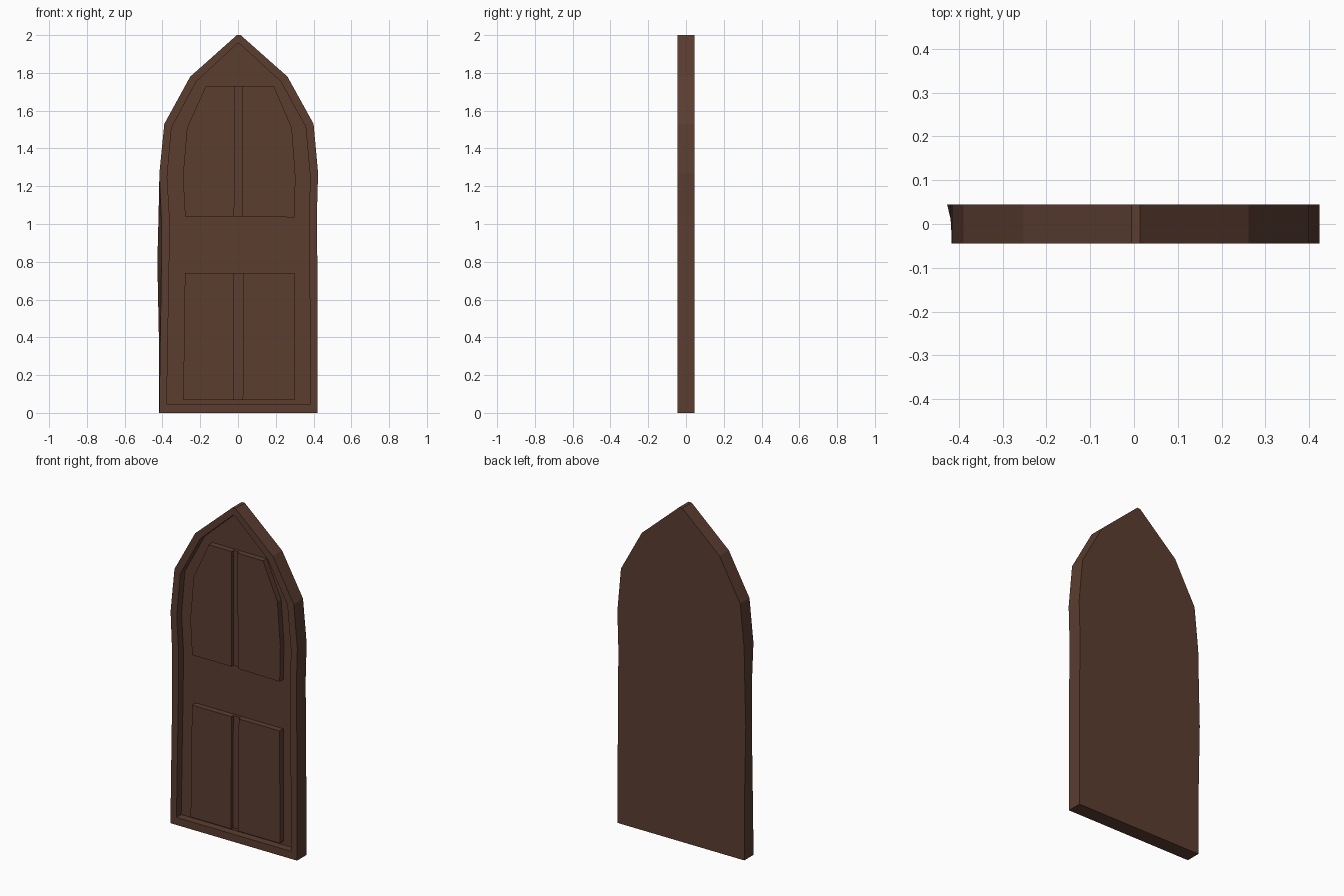
import bpy, bmesh

wood = bpy.data.materials.new("dark brown wood")
wood.diffuse_color = (0.105, 0.047, 0.030, 1)

FRONT, BACK, FLOOR = -0.044, 0.044, 0.001   # y of frame face, back face, recess floor
PANEL, GROOVE = -0.034, -0.016              # y of panel face and groove strip


def make_object(name, loops, cap_start, cap_end):
    """Skin a chain of (outline, y) loops and close the chosen ends."""
    bm = bmesh.new()
    rings = [[bm.verts.new((x, y, z)) for x, z in pts] for pts, y in loops]
    for a, b in zip(rings, rings[1:]):
        n = len(a)
        for i in range(n):
            j = (i + 1) % n
            bm.faces.new((a[i], a[j], b[j], b[i]))
    if cap_start:
        bm.faces.new(rings[0])
    if cap_end:
        bm.faces.new(rings[-1])
    bmesh.ops.recalc_face_normals(bm, faces=bm.faces)
    me = bpy.data.meshes.new(name)
    bm.to_mesh(me)
    bm.free()
    me.materials.append(wood)
    ob = bpy.data.objects.new(name, me)
    bpy.context.collection.objects.link(ob)
    return ob


# Slightly uneven pointed-arch outlines, bottom left -> apex -> bottom right
outer = [(-0.417, 0), (-0.412, 0.35), (-0.405, 0.80), (-0.406, 1.03), (-0.416, 1.27),
         (-0.390, 1.53), (-0.253, 1.78), (-0.006, 2.0), (0.014, 2.0), (0.262, 1.78),
         (0.400, 1.53), (0.424, 1.27), (0.417, 1.03), (0.420, 0.80), (0.422, 0.35), (0.422, 0)]
inner = [(-0.377, 0.045), (-0.372, 0.35), (-0.364, 0.80), (-0.362, 1.03), (-0.375, 1.25),
         (-0.352, 1.51), (-0.220, 1.755), (-0.003, 1.955), (0.008, 1.955), (0.226, 1.755),
         (0.358, 1.515), (0.382, 1.25), (0.376, 1.03), (0.379, 0.80), (0.381, 0.35), (0.381, 0.045)]
# The back of the left edge bulges out at mid height
back = list(outer)
back[1], back[2], back[3] = (-0.418, 0.35), (-0.427, 0.80), (-0.421, 1.03)

# Door slab with raised rim around a recessed field
make_object("door_slab", [(back, BACK), (outer, FRONT), (inner, FRONT), (inner, FLOOR)], True, True)


def panel(name, pts, y):
    make_object(name, [(pts, y), (pts, FLOOR + 0.003)], True, True)


# Upper pair of panels with the groove strip between them
panel("upper_left_panel", [(-0.280, 1.04), (-0.292, 1.25), (-0.270, 1.51), (-0.170, 1.73),
                           (-0.018, 1.73), (-0.020, 1.04)], PANEL)
panel("upper_right_panel", [(0.024, 1.04), (0.020, 1.73), (0.190, 1.73), (0.285, 1.51),
                            (0.304, 1.25), (0.300, 1.035)], PANEL)
panel("upper_groove_strip", [(-0.020, 1.04), (-0.018, 1.73), (0.020, 1.73), (0.024, 1.04)], GROOVE)

# Lower pair of panels with the groove strip between them
panel("lower_left_panel", [(-0.290, 0.067), (-0.281, 0.74), (-0.020, 0.74), (-0.022, 0.067)], PANEL)
panel("lower_right_panel", [(0.025, 0.067), (0.029, 0.74), (0.300, 0.74), (0.301, 0.067)], PANEL)
panel("lower_groove_strip", [(-0.022, 0.067), (-0.020, 0.74), (0.029, 0.74), (0.025, 0.067)], GROOVE)
